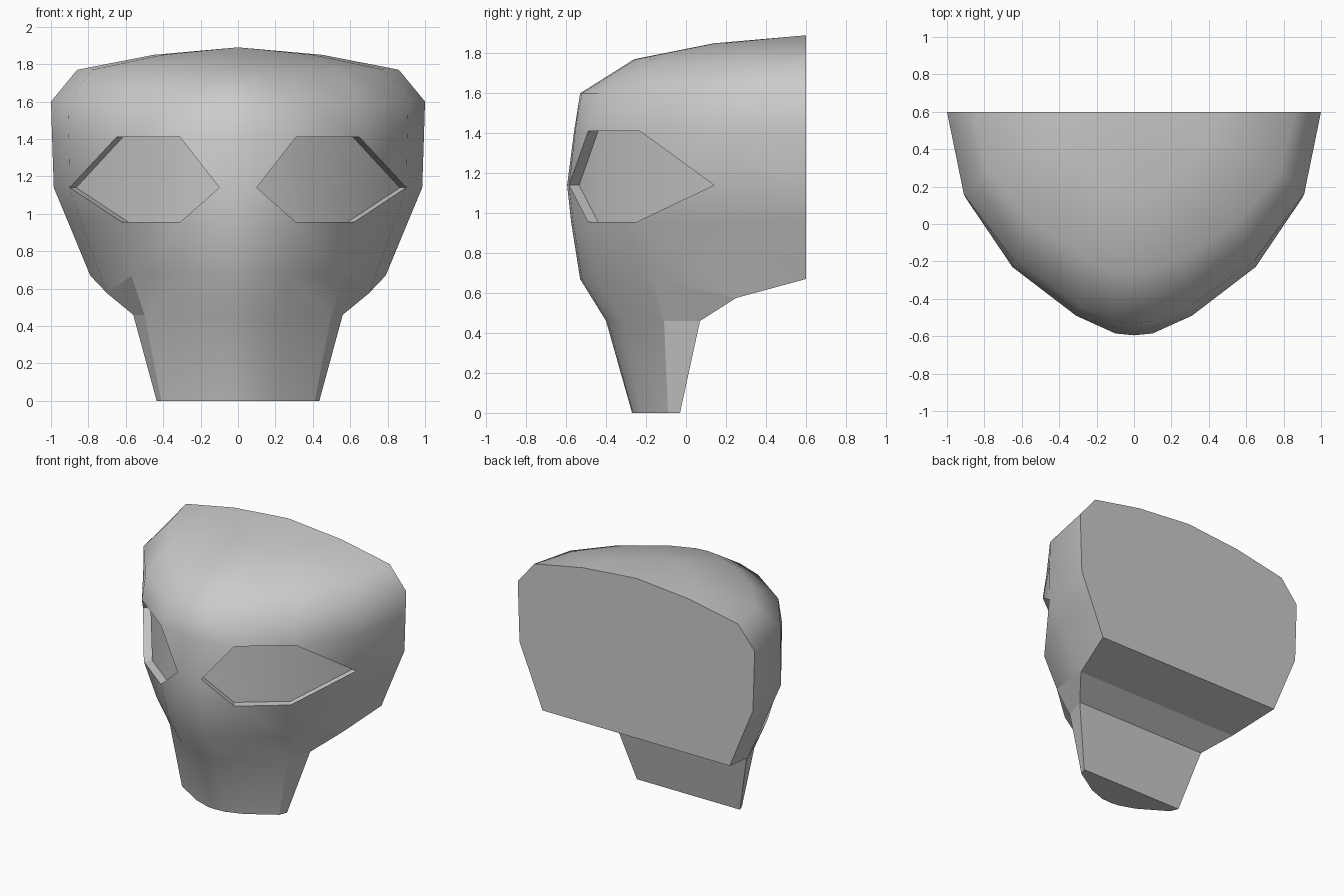
import bpy, bmesh

cube = bpy.data.objects.get("Cube")
if cube:
    bpy.data.objects.remove(cube, do_unlink=True)

grey = bpy.data.materials.new("plain grey")
grey.use_nodes = True
colour = (0.6, 0.6, 0.6, 1)
grey.diffuse_color = colour
grey.node_tree.nodes["Principled BSDF"].inputs["Base Color"].default_value = colour

bm = bmesh.new()
group = bm.faces.layers.int.new("group")   # edges between groups stay sharp


def ring(z, *points):
    return [bm.verts.new((x, y, z)) for x, y in points]


def face(verts, number):
    verts = [v for i, v in enumerate(verts) if v not in verts[:i]]
    f = bm.faces.new(verts)
    f[group] = number
    f.smooth = True
    return f


# Half cross-sections, each from the back edge round to the front centre line
jaw = ring(0.67, (.79, .6), (.70, .25), (.57, -.17), (.27, -.44), (.09, -.52), (0, -.53))
jaw[1].co.z = 0.575
low = ring(0.955, (.908, .6), (.84, .19), (.62, -.25), (.31, -.49), (.1, -.565), (0, -.575))
mid = ring(1.14, (.985, .6), (.9, .14), (.65, -.22), (.31, -.485), (.1, -.585), (0, -.595))
high = ring(1.41, (.994, .6), (.905, .15), (.65, -.23), (.31, -.49), (.1, -.555), (0, -.56))
brow = ring(1.6, (1, .6), (.91, .16), (.64, -.2), (.3, -.44), (.09, -.52), (0, -.53))
crown = ring(1.77, (.86, .6), (.78, .28), (.56, .02), (.27, -.18), (.09, -.25), (0, -.26))
cap = ring(1.85, (.45, .6), (.40, .46), (.28, .31), (.14, .19), (.05, .145), (0, .14))
peak = bm.verts.new((0, .6, 1.89))
collar = ring(0.46, (.56, .07), (.5, -.11), (.25, -.32), (.08, -.39), (0, -.4))
base = ring(0, (.435, -.03), (.41, -.09), (.2, -.22), (.07, -.265), (0, -.27))

# Shell of the head, leaving the hexagonal eye opening free
for lower, upper in ((jaw, low), (low, mid), (mid, high), (high, brow),
                     (brow, crown), (crown, cap)):
    for i in range(5):
        cell = [lower[i], lower[i + 1], upper[i + 1], upper[i]]
        if mid in (lower, upper) and high in (lower, upper) or \
           mid in (lower, upper) and low in (lower, upper):
            if i == 2:
                continue
            if i in (1, 3):
                corner = mid[1] if i == 1 else mid[4]
                inner = mid[2] if i == 1 else mid[3]
                cell.remove(inner)
        face(cell, 0)
for i in range(5):
    face([cap[i], cap[i + 1], peak], 0)

# Neck: smooth front, flat side facets
for i in range(1, 4):
    face([collar[i], collar[i + 1], jaw[i + 2], jaw[i + 1]], 0)
    face([base[i], base[i + 1], collar[i + 1], collar[i]], 0)
face([collar[0], collar[1], jaw[2], jaw[1]], 2)
face([base[0], base[1], collar[1], collar[0]], 3)

# Flat back, stepped underside, back of neck and base
centre = [bm.verts.new((0, v.co.y, v.co.z)) for v in (jaw[0], jaw[1], collar[0], base[0])]
face([centre[0], jaw[0], low[0], mid[0], high[0], brow[0], crown[0], cap[0], peak], 4)
edge = [jaw[0], jaw[1], collar[0], base[0]]
for i in range(3):
    face([edge[i], edge[i + 1], centre[i + 1], centre[i]], 5 + i)
face(base + [centre[3]], 8)

# Recessed eye: walls around the opening and a sunken floor
rim = [mid[4], high[3], high[2], mid[1], low[2], low[3]]
floor = [bm.verts.new((v.co.x - .035, v.co.y + .05, v.co.z)) for v in rim]
for i in range(6):
    j = (i + 1) % 6
    face([rim[i], rim[j], floor[j], floor[i]], 10 + i)
face([floor[0], floor[1], floor[5]], 9)
face([floor[1], floor[2], floor[4], floor[5]], 9)
face([floor[2], floor[3], floor[4]], 9)

# Drop loose points inside the eye opening and mark the creases
bmesh.ops.delete(bm, geom=[v for v in bm.verts if not v.link_faces], context='VERTS')
bmesh.ops.recalc_face_normals(bm, faces=bm.faces)
if max(bm.faces, key=lambda f: f.calc_center_median().y).normal.y < 0:
    bmesh.ops.reverse_faces(bm, faces=bm.faces)
for e in bm.edges:
    e.smooth = len({f[group] for f in e.link_faces}) == 1

mesh = bpy.data.meshes.new("head")
bm.to_mesh(mesh)
bm.free()
mesh.materials.append(grey)
head = bpy.data.objects.new("head", mesh)
bpy.context.collection.objects.link(head)
mirror = head.modifiers.new("Mirror", 'MIRROR')
mirror.use_clip = True
